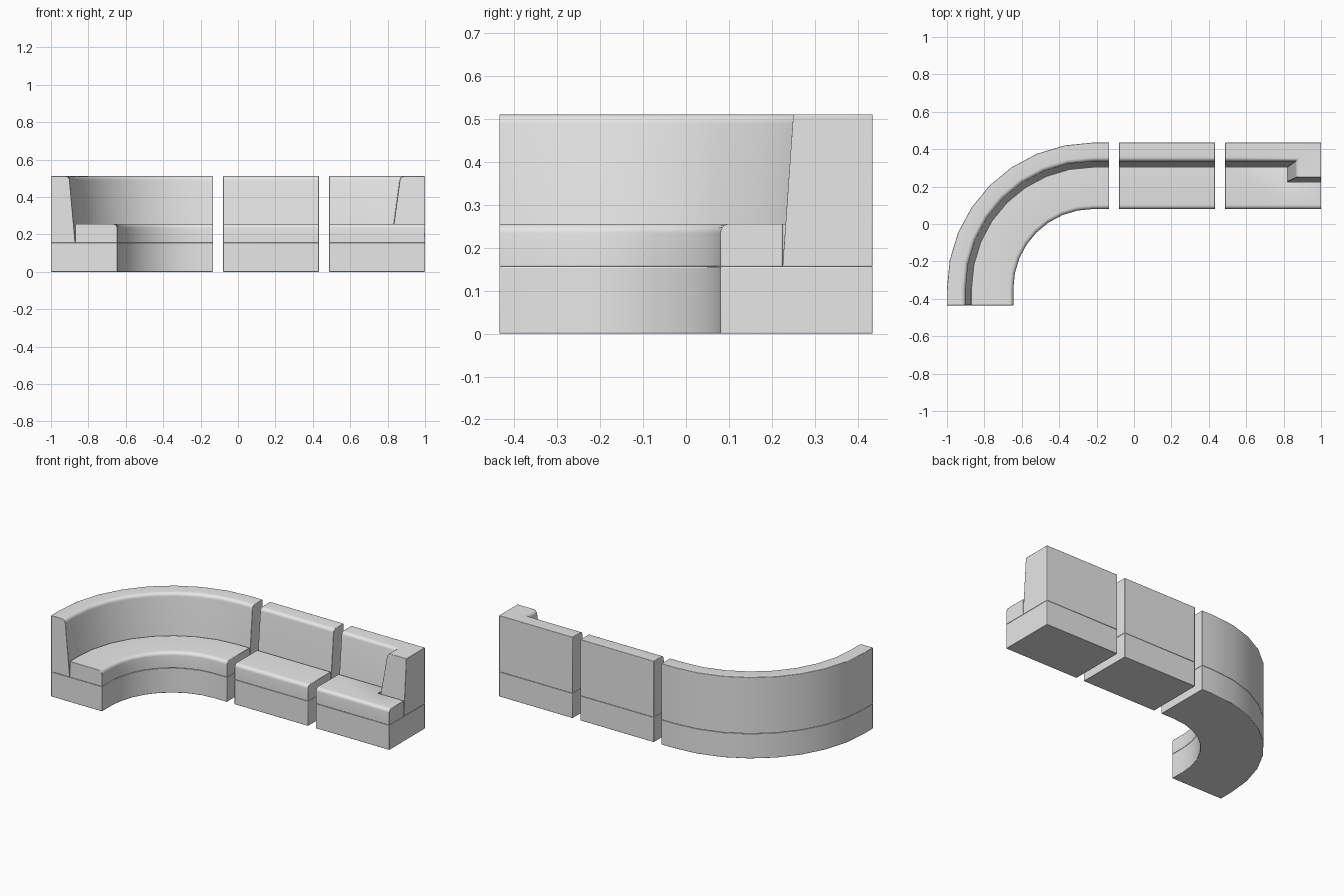
import bpy, bmesh, math
from mathutils import Vector

if "Cube" in bpy.data.objects:
    bpy.data.objects.remove(bpy.data.objects["Cube"], do_unlink=True)

fabric = bpy.data.materials.new("light_grey_fabric")
fabric.use_nodes = True
GREY = (0.8, 0.8, 0.8, 1)
fabric.diffuse_color = GREY
fabric.node_tree.nodes["Principled BSDF"].inputs["Base Color"].default_value = GREY

BACK, DEPTH, SEAM, SEAT, TOP = 0.435, 0.355, 0.156, 0.256, 0.511


def finish(name, bm):
    """Turn the bmesh into a smooth-shaded object with tiny softened edges."""
    bmesh.ops.remove_doubles(bm, verts=bm.verts, dist=1e-5)
    bmesh.ops.recalc_face_normals(bm, faces=bm.faces)
    mesh = bpy.data.meshes.new(name)
    bm.to_mesh(mesh)
    bm.free()
    mesh.materials.append(fabric)
    obj = bpy.data.objects.new(name, mesh)
    bpy.context.collection.objects.link(obj)
    bevel = obj.modifiers.new("soft_edges", 'BEVEL')
    bevel.width = 0.0025
    bevel.segments = 2
    bevel.limit_method = 'ANGLE'
    bevel.angle_limit = math.radians(40)
    bpy.ops.object.select_all(action='DESELECT')
    obj.select_set(True)
    bpy.context.view_layer.objects.active = obj
    bpy.ops.object.shade_smooth_by_angle(angle=math.radians(35))
    return obj


def arc(u, z, r, steps=5):
    """Quarter round from the top to the front of a section."""
    return [(u + r * math.sin(a), z + r * math.cos(a))
            for a in (i * math.pi / 2 / steps for i in range(steps + 1))]


# Sections: distance in from the rear face, height
def base_section():
    return [(0, 0), (0, SEAM), (DEPTH, SEAM), (DEPTH, 0)]


def seat_section(rear=0.13):
    r = 0.022
    return [(rear, SEAM), (rear, SEAT)] + arc(DEPTH - r, SEAT - r, r) + [(DEPTH, SEAM)]


def back_section():
    r = 0.022
    return [(0, SEAM), (0, TOP)] + arc(0.1 - r, TOP - r, r) + [(0.13, SEAM)]


def sweep(name, path, sections):
    """Loft one section per path station; a station is (point, outward normal)."""
    bm = bmesh.new()
    rings = []
    for (p, n), section in zip(path, sections):
        rings.append([bm.verts.new((p.x - n.x * u, p.y - n.y * u, z)) for u, z in section])
    count = len(rings[0])
    for a, b in zip(rings, rings[1:]):
        for i in range(count):
            j = (i + 1) % count
            if (a[i].co - b[i].co).length + (a[j].co - b[j].co).length > 1e-6:
                bm.faces.new((a[i], a[j], b[j], b[i]))
    bm.faces.new(rings[0])
    bm.faces.new(rings[-1])
    return finish(name, bm)


def straight(*xs):
    return [(Vector((x, BACK)), Vector((0, 1))) for x in xs]


def uniform(path, section):
    return [section] * len(path)


# Curved corner path: quarter circle with short straight ends
R, STEPS = 0.78, 8
center = Vector((R - 1, BACK - R))
corner = [(Vector((-1, -BACK)), Vector((-1, 0)))]
for i in range(STEPS + 1):
    t = math.pi - i * math.pi / 2 / STEPS
    n = Vector((math.cos(t), math.sin(t)))
    corner.append((center + n * R, n))
corner += straight(-0.133)

# Corner and middle modules
middle = straight(-0.08, 0.433)
for label, path in (("corner", corner), ("middle", middle)):
    sweep(label + "_base", path, uniform(path, base_section()))
    sweep(label + "_seat", path, uniform(path, seat_section()))
    sweep(label + "_back", path, uniform(path, back_section()))

# End module: base, and a seat notched around the arm
X0, X1, ARM = 0.487, 1.0, 0.82
end = straight(X0, X1)
sweep("end_base", end, uniform(end, base_section()))
narrow = seat_section(BACK - 0.225)
sweep("end_seat", straight(X0, ARM, ARM, X1),
      [seat_section(), seat_section(), narrow, narrow])


# End module: L-shaped back and arm with leaning inner faces
def footprint(arm_x, arm_y, back_y):
    return [(X0, BACK), (X1, BACK), (X1, arm_y), (arm_x, arm_y), (arm_x, back_y), (X0, back_y)]


bm = bmesh.new()
low = [bm.verts.new((x, y, SEAM)) for x, y in footprint(ARM, 0.225, BACK - 0.13)]
high = [bm.verts.new((x, y, TOP)) for x, y in footprint(0.868, 0.25, BACK - 0.098)]
bm.faces.new(low)
bm.faces.new(high)
for i in range(6):
    j = (i + 1) % 6
    bm.faces.new((low[i], low[j], high[j], high[i]))
bmesh.ops.recalc_face_normals(bm, faces=bm.faces)
rounded = [bm.edges.get((high[i], high[i + 1])) for i in (3, 4)]
bmesh.ops.bevel(bm, geom=rounded, offset=0.02, segments=5, profile=0.5, affect='EDGES')
finish("end_back_and_arm", bm)
